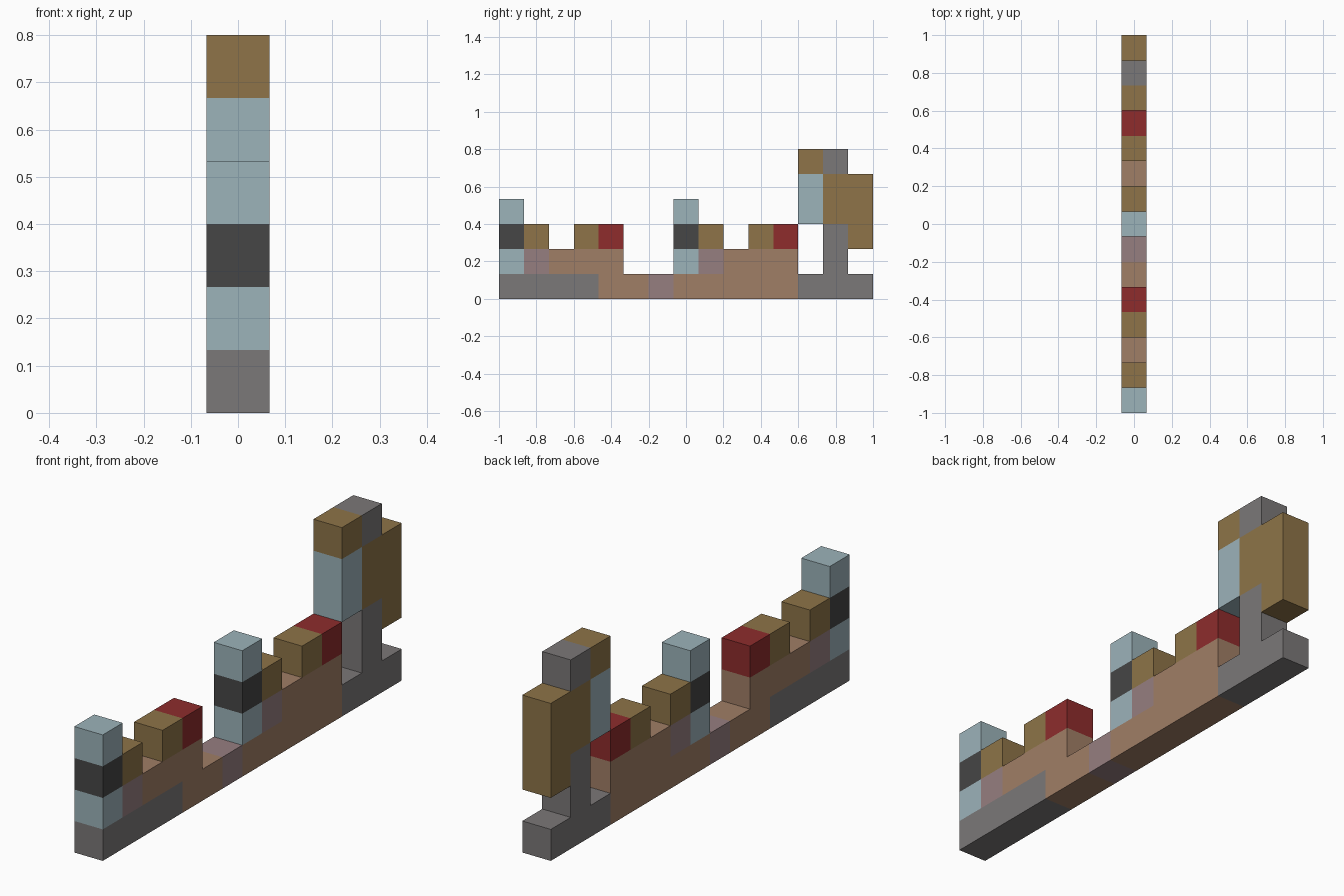
import bpy
import bmesh
from mathutils import Vector

default = bpy.data.objects.get("Cube")
if default:
    bpy.data.objects.remove(default, do_unlink=True)

LENGTH = 15              # blocks from front to back
SIZE = 2 / LENGTH        # edge of one block


def linear(channel):
    c = channel / 255
    return c / 12.92 if c <= 0.04045 else ((c + 0.055) / 1.055) ** 2.4


def make_material(name, rgb):
    mat = bpy.data.materials.new(name)
    mat.use_nodes = True
    colour = [linear(c) for c in rgb] + [1]
    mat.diffuse_color = colour
    for node in mat.node_tree.nodes:
        if node.type == 'BSDF_PRINCIPLED':
            node.inputs["Base Color"].default_value = colour
    return mat


# One letter per block colour
PALETTE = {
    "s": make_material("stone grey", (123, 120, 120)),
    "c": make_material("clay brown", (160, 126, 102)),
    "m": make_material("mauve", (150, 126, 128)),
    "b": make_material("pale blue", (156, 179, 186)),
    "d": make_material("charcoal", (70, 70, 70)),
    "g": make_material("golden brown", (142, 116, 72)),
    "r": make_material("brick red", (142, 44, 44)),
}
LETTERS = list(PALETTE)

# Each part is a list of runs: (height row, first block from the front, colours)
PARTS = {
    "base_beam": [(0, 0, "ssssccmcccccsss")],
    "front_post": [(1, 0, "b"), (2, 0, "d"), (3, 0, "b")],
    "front_wall": [(1, 1, "mccc")],
    "front_low_cap": [(2, 1, "g")],
    "front_high_cap": [(2, 3, "gr")],
    "middle_post": [(1, 7, "b"), (2, 7, "d"), (3, 7, "b")],
    "rear_wall": [(1, 8, "mccc")],
    "rear_low_cap": [(2, 8, "g")],
    "rear_high_cap": [(2, 10, "gr")],
    "tower_stem": [(1, 13, "s"), (2, 13, "s")],
    "tower_body": [(2, 14, "g"), (3, 13, "gg"), (4, 13, "gg")],
    "tower_face": [(3, 12, "b"), (4, 12, "b")],
    "tower_top": [(5, 12, "gs")],
}


def blocks(runs):
    return {(start + i, row): letter
            for row, start, run in runs for i, letter in enumerate(run)}


filled = {cell for runs in PARTS.values() for cell in blocks(runs)}
SIDES = [Vector(d) for d in ((1, 0, 0), (-1, 0, 0), (0, 1, 0),
                             (0, -1, 0), (0, 0, 1), (0, 0, -1))]


def build_part(name, runs):
    """Join the outward faces of a part's blocks, skipping buried ones."""
    bm = bmesh.new()
    for (along, row), letter in blocks(runs).items():
        centre = Vector((0, along + 0.5 - LENGTH / 2, row + 0.5))
        for side in SIDES:
            beside = (along + int(side.y), row + int(side.z))
            if side.x == 0 and beside in filled:
                continue
            u = Vector((side.y, side.z, side.x))
            v = side.cross(u)
            corners = (u + v, v - u, -u - v, u - v)
            face = bm.faces.new([bm.verts.new((centre + (side + c) / 2) * SIZE)
                                 for c in corners])
            face.material_index = LETTERS.index(letter)
    bmesh.ops.remove_doubles(bm, verts=bm.verts, dist=SIZE / 100)
    mesh = bpy.data.meshes.new(name)
    for mat in PALETTE.values():
        mesh.materials.append(mat)
    bm.to_mesh(mesh)
    bm.free()
    bpy.context.collection.objects.link(bpy.data.objects.new(name, mesh))


for part, part_runs in PARTS.items():
    build_part(part, part_runs)
